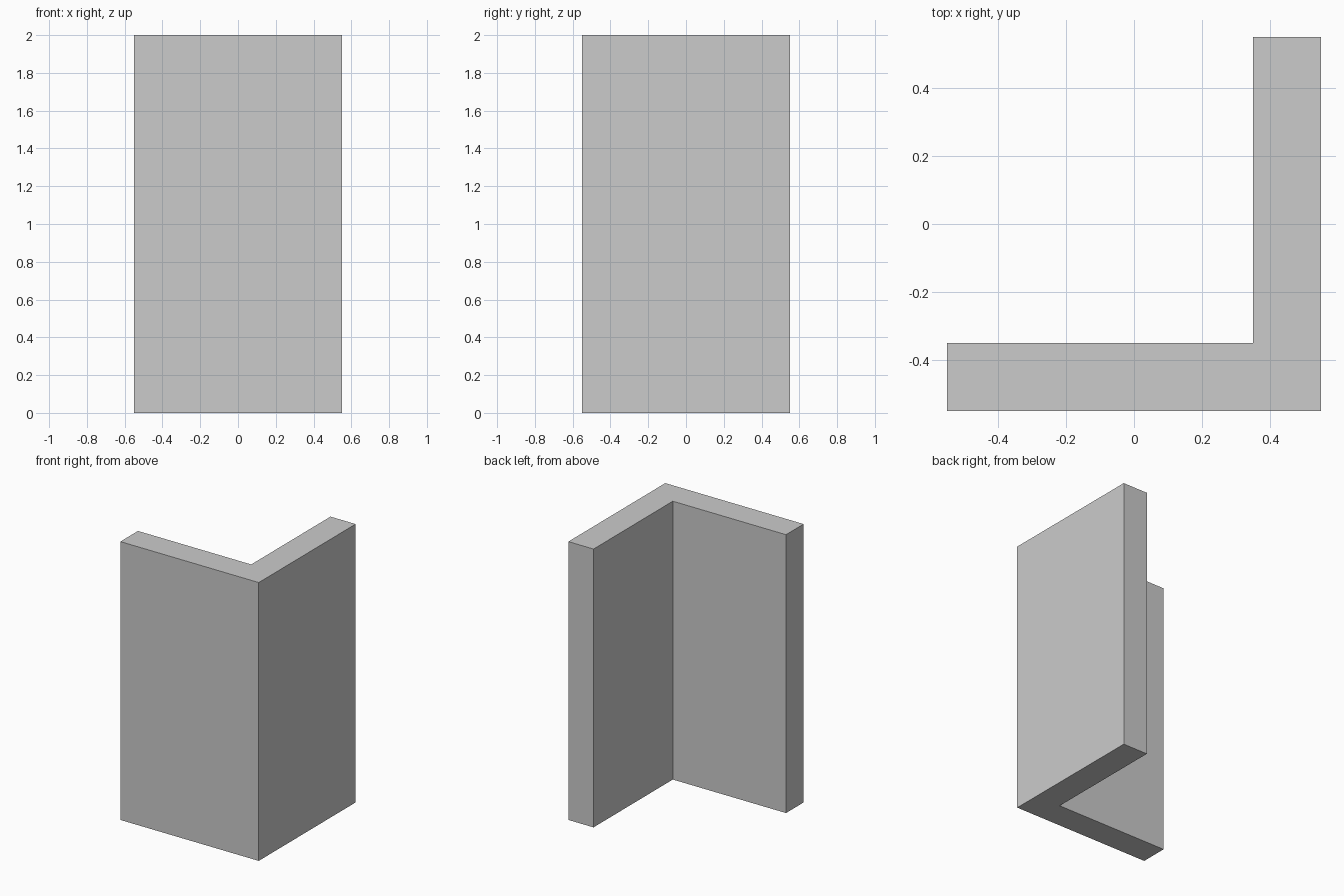
import bpy, bmesh

if "Cube" in bpy.data.objects:
    bpy.data.objects.remove(bpy.data.objects["Cube"])

HALF, THICK, HEIGHT = 0.55, 0.2, 2.0
INNER = HALF - THICK

# L-shaped footprint: one wall along the front, one along the right
profile = [(-HALF, -HALF), (HALF, -HALF), (HALF, HALF),
           (INNER, HALF), (INNER, -INNER), (-HALF, -INNER)]

bm = bmesh.new()
base = bm.faces.new([bm.verts.new((x, y, 0)) for x, y in profile])

# Extrude the footprint up to full height
result = bmesh.ops.extrude_face_region(bm, geom=[base], use_keep_orig=True)
top = [g for g in result["geom"] if isinstance(g, bmesh.types.BMVert)]
bmesh.ops.translate(bm, verts=top, vec=(0, 0, HEIGHT))
bmesh.ops.recalc_face_normals(bm, faces=bm.faces[:])

# Corner wall object
mesh = bpy.data.meshes.new("corner_wall")
bm.to_mesh(mesh)
bm.free()
bpy.context.collection.objects.link(bpy.data.objects.new("corner_wall", mesh))
